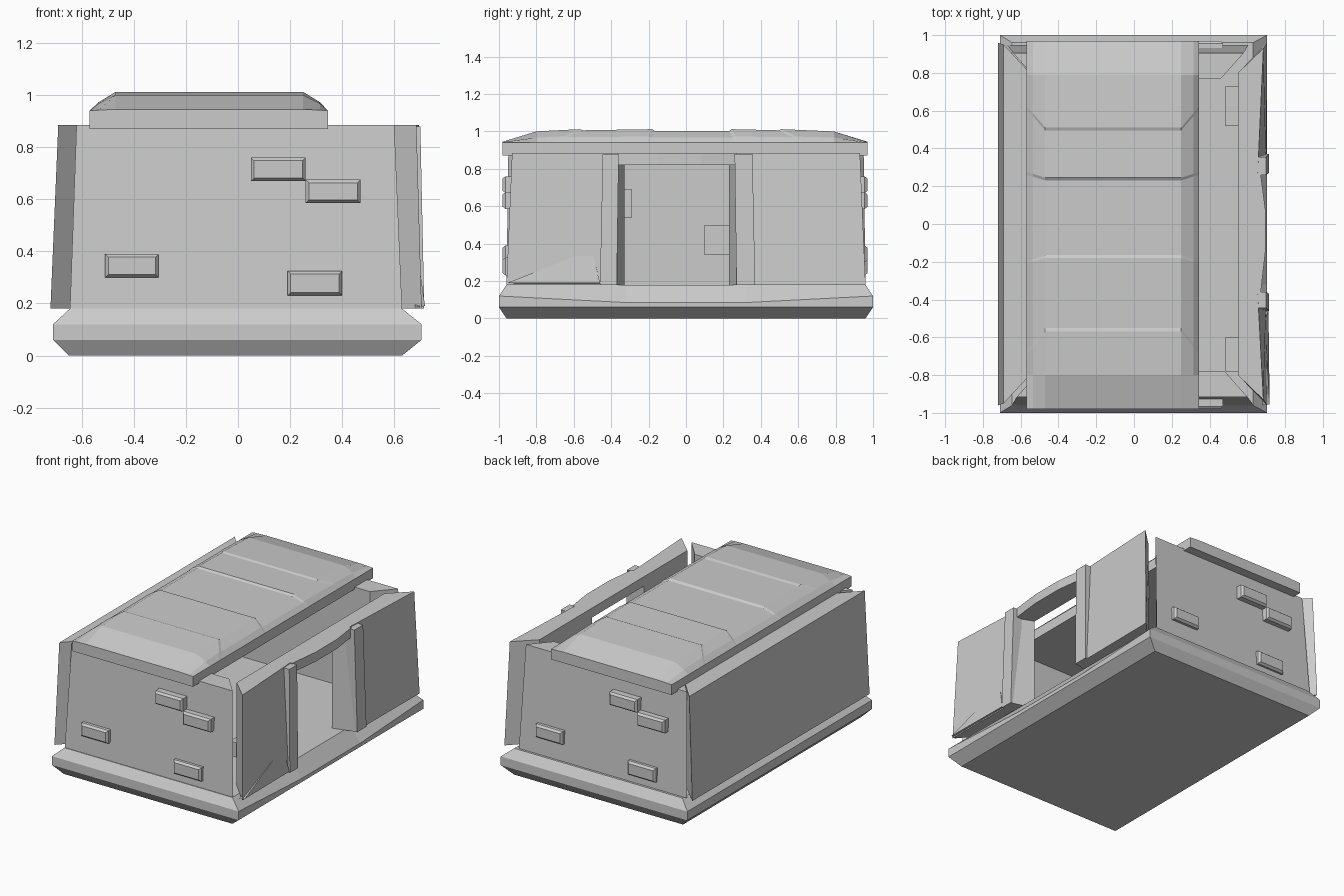
import bpy, bmesh, math
from mathutils import Matrix

if "Cube" in bpy.data.objects:
    bpy.data.objects.remove(bpy.data.objects["Cube"], do_unlink=True)

stone = bpy.data.materials.new("grey_stone")
stone.use_nodes = True
GREY = (0.6, 0.6, 0.6, 1)
stone.diffuse_color = GREY
stone.node_tree.nodes["Principled BSDF"].inputs["Base Color"].default_value = GREY
stone.node_tree.nodes["Principled BSDF"].inputs["Roughness"].default_value = 0.8


def loft(name, rings):
    """Closed solid skinned through rings of equal point count."""
    bm = bmesh.new()
    rows = [[bm.verts.new(p) for p in ring] for ring in rings]
    n = len(rows[0])
    for a, b in zip(rows, rows[1:]):
        for i in range(n):
            j = (i + 1) % n
            bm.faces.new((a[i], a[j], b[j], b[i]))
    bm.faces.new(rows[0])
    bm.faces.new(rows[-1])
    bmesh.ops.recalc_face_normals(bm, faces=bm.faces)
    mesh = bpy.data.meshes.new(name)
    bm.to_mesh(mesh)
    bm.free()
    mesh.materials.append(stone)
    obj = bpy.data.objects.new(name, mesh)
    bpy.context.collection.objects.link(obj)
    return obj


def block(name, low, high, z0, z1):
    """Solid between two horizontal outlines."""
    return loft(name, [[(x, y, z) for x, y in pts] for pts, z in ((low, z0), (high, z1))])


def rect(x0, x1, y0, y1):
    return [(x0, y0), (x1, y0), (x1, y1), (x0, y1)]


FLOOR, TOP = 0.18, 0.885


# Base slab, worn down along the middle of the entrance side
def base_ring(x0, x1, y, z, worn):
    return [(x0, -y, z), (x1, -y, z), (x1, -.32, worn), (x1, .32, worn), (x1, y, z), (x0, y, z)]


loft("base_slab", [
    base_ring(-.65, .63, .96, 0, 0),
    base_ring(-.71, .705, 1, .06, .06),
    base_ring(-.71, .705, 1, .12, .085),
    base_ring(-.645, .63, .96, FLOOR, FLOOR),
])


# End walls with mitred sides and projecting bevelled bricks
def brick(name, x0, x1, z0, z1):
    b = .012
    rings = []
    for y, d in ((-.86, 0), (-.965, 0), (-.98, b)):
        rings.append([(x0 + d, y, z0 + d), (x1 - d, y, z0 + d), (x1 - d, y, z1 - d), (x0 + d, y, z1 - d)])
    return loft(name, rings)


BRICKS = [(.05, .26, .67, .76), (.26, .47, .585, .675), (-.51, -.305, .30, .39), (.19, .40, .23, .325)]
turn = Matrix.Translation((-.04, -.01, 0)) @ Matrix.Rotation(math.pi, 4, "Z")
for side in ("front", "back"):
    parts = [block(side + "_wall",
                   [(-.645, -.955), (.63, -.955), (.48, -.78), (-.50, -.78)],
                   [(-.62, -.915), (.60, -.915), (.48, -.78), (-.50, -.78)], FLOOR, TOP)]
    parts += [brick(f"{side}_brick_{i}", *b) for i, b in enumerate(BRICKS)]
    if side == "back":
        for p in parts:
            p.data.transform(turn)

# Solid side wall
block("solid_side_wall",
      [(-.72, -.96), (-.56, -.80), (-.56, .80), (-.72, .96)],
      [(-.69, -.95), (-.56, -.81), (-.56, .81), (-.69, .95)], FLOOR, TOP)

# Entrance side: a panel and a jamb post on each side of the doorway
for name, s, door, post in (("front", -1, .37, .46), ("back", 1, .27, .37)):
    block(name + "_door_panel",
          [(.705, s * .96), (.55, s * .80), (.55, s * (door - .04)), (.70, s * door)],
          [(.685, s * .93), (.55, s * .80), (.55, s * (door - .04)), (.655, s * door)], FLOOR, TOP)
    post_low = rect(.62, .715, s * door, s * post)
    post_high = rect(.62, .70, s * (door - .01), s * (post - .015))
    block(name + "_door_post", post_low, post_high, FLOOR, TOP - .005)

# Bowed lintel over the doorway
bow = [(.55, -.37), (.67, -.37), (.695, -.15), (.695, .08), (.67, .27), (.55, .27)]
block("door_lintel", bow, bow, .82, TOP)

# Broken wedge leaning on the foot of the front panel
loft("broken_wedge", [
    [(.68, -.96, .185), (.68, -.55, .355), (.68, -.50, .355), (.68, -.46, .185)],
    [(.718, -.955, .19), (.695, -.55, .35), (.695, -.50, .35), (.712, -.46, .19)],
])

# Bricks on the inner faces
for i, (x0, x1, y0, y1, z0, z1) in enumerate((
        (-.60, -.55, .10, .25, .34, .50), (-.60, -.55, -.45, -.29, .54, .69),
        (.485, .58, .52, .73, .54, .64), (.485, .58, -.78, -.60, .36, .46))):
    block(f"inner_brick_{i}", rect(x0, x1, y0, y1), rect(x0, x1, y0, y1), z0, z1)

# Roof slab slid off the entrance side, with rounded shoulders and shallow cracks
EDGE = .94
SECTION = [(-.57, 0, 1), (-.535, .45, .7), (-.47, 1, 0), (.25, 1, 0), (.315, .45, .7), (.345, 0, 1)]


def roof_ring(y, crest, skew):
    ring = [(-.57, y, .87)]
    ring += [(x, y + skew * k, EDGE + (crest - EDGE) * f) for x, f, k in SECTION]
    return ring + [(.345, y, .87)]


loft("roof_slab", [roof_ring(*r) for r in (
    (-.98, .945, 0), (-.80, 1.0, 0), (-.57, 1.012, -.12), (-.55, 1.006, -.12),
    (-.18, 1.012, -.03), (-.165, 1.002, -.03), (.23, 1.002, .03), (.245, 1.012, .03),
    (.495, 1.006, .11), (.51, 1.012, .11), (.79, 1.0, 0), (.97, .945, 0))])
